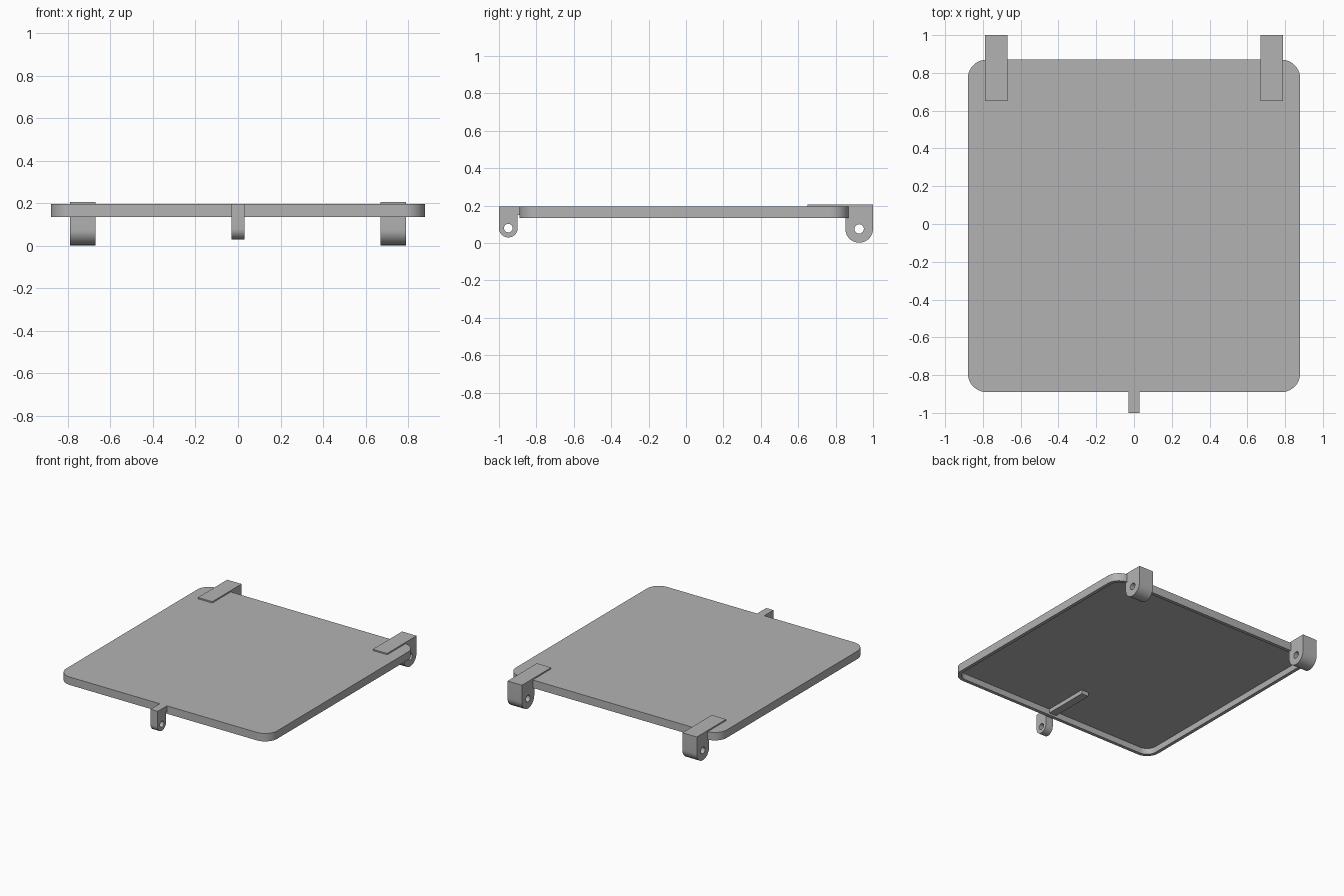
import bpy
import bmesh
from math import cos, sin, pi

cube = bpy.data.objects.get("Cube")
if cube:
    bpy.data.objects.remove(cube, do_unlink=True)

grey = bpy.data.materials.new("plain_grey")
grey.use_nodes = True
colour = (0.45, 0.45, 0.45, 1)
grey.diffuse_color = colour
grey.node_tree.nodes["Principled BSDF"].inputs["Base Color"].default_value = colour


def arc(cx, cy, r, start, end, steps):
    return [(cx + r * cos(start + (end - start) * i / steps),
             cy + r * sin(start + (end - start) * i / steps)) for i in range(steps + 1)]


def finish(obj):
    obj.data.materials.append(grey)
    bpy.ops.object.select_all(action="DESELECT")
    obj.select_set(True)
    bpy.context.view_layer.objects.active = obj
    bpy.ops.object.shade_smooth_by_angle(angle=pi / 6)


def bracket(name, outline, hole, x, width):
    """Side profile in (y, z) with a pin hole, given a width along x."""
    curve = bpy.data.curves.new(name, "CURVE")
    curve.dimensions = "2D"
    curve.fill_mode = "BOTH"
    curve.extrude = width / 2
    for points in (outline, hole):
        spline = curve.splines.new("POLY")
        spline.points.add(len(points) - 1)
        for point, (y, z) in zip(spline.points, points):
            point.co = (y, z, 0, 1)
        spline.use_cyclic_u = True
    temp = bpy.data.objects.new(name + "_profile", curve)
    bpy.context.collection.objects.link(temp)
    bpy.context.view_layer.update()
    mesh = bpy.data.meshes.new_from_object(temp)
    bpy.data.objects.remove(temp, do_unlink=True)
    # Turn the profile upright: (y, z, width) becomes (width, y, z)
    for v in mesh.vertices:
        y, z, w = v.co
        v.co = (w + x, y, z)
    bm = bmesh.new()
    bm.from_mesh(mesh)
    bmesh.ops.remove_doubles(bm, verts=bm.verts, dist=0.0002)
    bmesh.ops.recalc_face_normals(bm, faces=bm.faces)
    bm.to_mesh(mesh)
    bm.free()
    obj = bpy.data.objects.new(name, mesh)
    bpy.context.collection.objects.link(obj)
    finish(obj)


# Lid: rounded square panel, hollow underneath with a thin rim
TOP, BOTTOM, RECESS = 0.195, 0.135, 0.18
HALF, RADIUS, MID_Y, RIM = 0.88, 0.1, -0.01, 0.025
c = HALF - RADIUS


def ring(bm, r, z):
    verts = []
    for k, (sx, sy) in enumerate([(1, 1), (-1, 1), (-1, -1), (1, -1)]):
        for px, py in arc(sx * c, sy * c + MID_Y, r, k * pi / 2, (k + 1) * pi / 2, 10):
            verts.append(bm.verts.new((px, py, z)))
    return verts


bm = bmesh.new()
rings = [ring(bm, RADIUS, TOP), ring(bm, RADIUS, BOTTOM),
         ring(bm, RADIUS - RIM, BOTTOM), ring(bm, RADIUS - RIM, RECESS)]
for a, b in zip(rings, rings[1:]):
    for i in range(len(a)):
        j = (i + 1) % len(a)
        bm.faces.new((a[i], a[j], b[j], b[i]))
bm.faces.new(rings[0])
bm.faces.new(rings[-1])
bmesh.ops.recalc_face_normals(bm, faces=bm.faces)
lid_mesh = bpy.data.meshes.new("lid")
bm.to_mesh(lid_mesh)
bm.free()
lid = bpy.data.objects.new("lid", lid_mesh)
bpy.context.collection.objects.link(lid)
finish(lid)

# Rear hinges: rounded lug with a thin flange lying on the lid
hinge = arc(0.926, 0.076, 0.074, pi, 2 * pi, 20)
hinge += [(1.0, 0.205), (0.65, 0.205), (0.65, 0.195), (0.852, 0.195)]
hinge_hole = arc(0.926, 0.076, 0.025, 0, 2 * pi, 20)[:-1]
for name, side in (("left_hinge", 1), ("right_hinge", -1)):
    bracket(name, hinge, hinge_hole, side * 0.73, 0.12)

# Front latch: rounded lug with a rib running under the lid
latch = arc(-0.95, 0.08, 0.05, pi, 2 * pi, 20)
latch += [(-0.9, 0.15), (-0.52, 0.15), (-0.52, 0.185), (-0.885, 0.185),
          (-0.885, 0.195), (-1.0, 0.195)]
latch_hole = arc(-0.95, 0.08, 0.023, 0, 2 * pi, 20)[:-1]
bracket("front_latch", latch, latch_hole, 0, 0.06)
